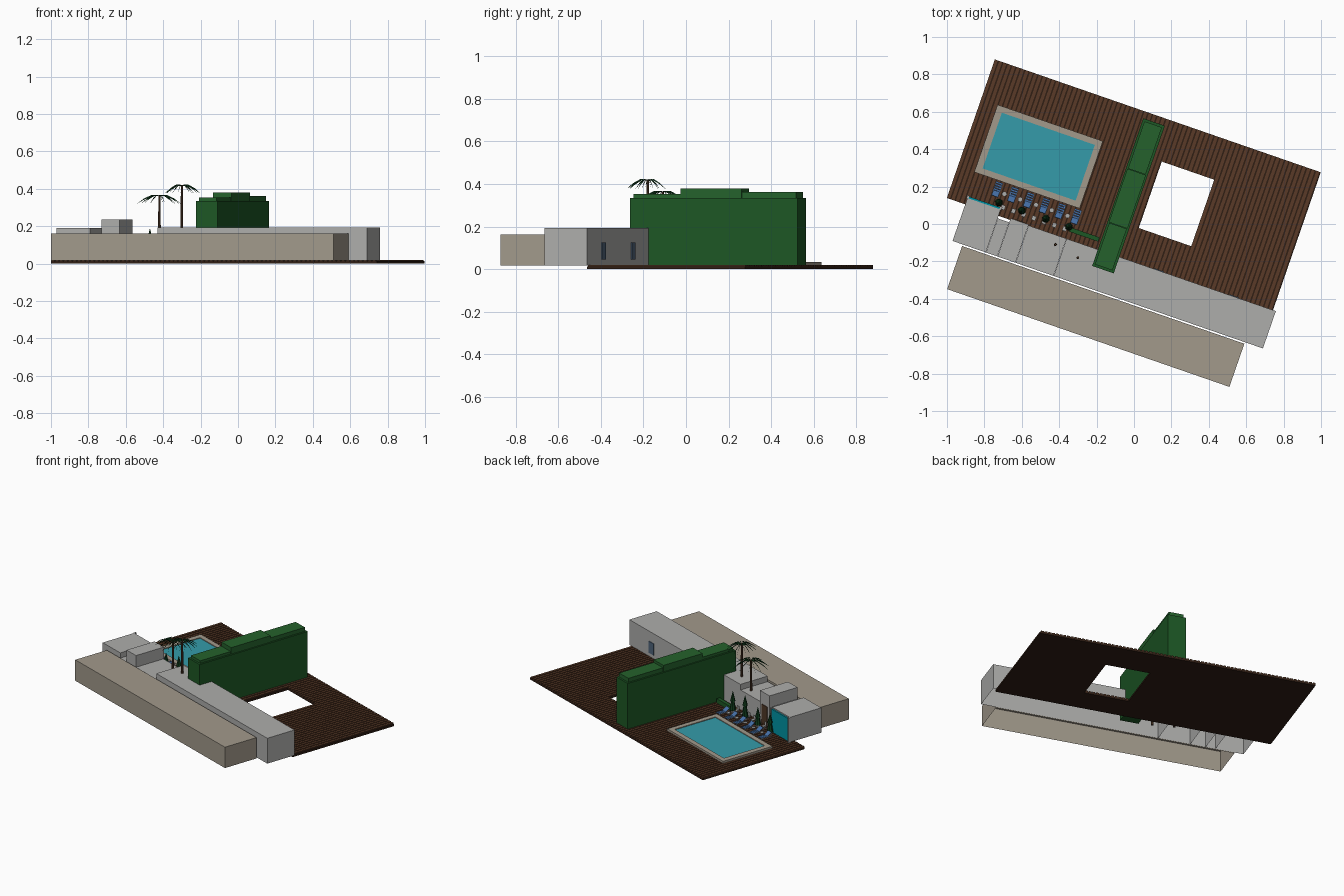
import bpy, bmesh, math, random
from mathutils import Matrix, Vector

if "Cube" in bpy.data.objects:
    bpy.data.objects.remove(bpy.data.objects["Cube"])

random.seed(3)
TURN = Matrix.Rotation(math.radians(-19.1), 4, 'Z')   # whole site is turned on the plan


def mat(name, r, g, b):
    m = bpy.data.materials.new(name)
    m.diffuse_color = (r, g, b, 1)
    m.use_nodes = True
    m.node_tree.nodes["Principled BSDF"].inputs["Base Color"].default_value = m.diffuse_color
    return m


WOOD = mat("deck_wood", .10, .042, .02)
DARK = mat("dark_wood", .03, .013, .007)
BEIGE = mat("beige", .36, .32, .26)
GREY = mat("grey_wall", .42, .42, .41)
WATER = mat("water", .035, .33, .40)
GLASS = mat("teal_glass", .0, .30, .38)
LEAF = mat("hedge_green", .012, .095, .018)
LEAF2 = mat("hedge_top_green", .018, .12, .025)
PINE = mat("pine_green", .005, .045, .012)
BLUE = mat("lounger_blue", .06, .16, .38)
PANE = mat("window_blue", .08, .13, .2)
TRUNK = mat("trunk", .08, .04, .02)


def finish(name, bm, m):
    me = bpy.data.meshes.new(name)
    bm.transform(TURN)
    bm.to_mesh(me)
    bm.free()
    if m:
        me.materials.append(m)
    ob = bpy.data.objects.new(name, me)
    bpy.context.collection.objects.link(ob)
    return ob


def add_box(bm, u0, u1, v0, v1, z0, z1, open_bottom=False):
    c = Matrix.Translation(((u0 + u1) / 2, (v0 + v1) / 2, (z0 + z1) / 2))
    s = Matrix.Diagonal((u1 - u0, v1 - v0, z1 - z0, 1))
    vs = bmesh.ops.create_cube(bm, size=1, matrix=c @ s)['verts']
    if open_bottom:
        faces = {f for v in vs for f in v.link_faces}
        low = min(faces, key=lambda f: f.calc_center_median().z)
        bmesh.ops.delete(bm, geom=[low], context='FACES_ONLY')


def add_cone(bm, u, v, z0, z1, r0, r1, n=8):
    bmesh.ops.create_cone(bm, cap_ends=True, segments=n, radius1=r0, radius2=r1,
                          depth=z1 - z0, matrix=Matrix.Translation((u, v, (z0 + z1) / 2)))


def boxes(name, m, *items, open_bottom=False):
    bm = bmesh.new()
    for b in items:
        add_box(bm, *b, open_bottom)
    return finish(name, bm, m)


# Deck base with a rectangular opening
U0, U1, V0, V1 = -.991, .853, -.196, .588
HU0, HU1, HV0, HV1 = .031, .328, -.012, .364
boxes("deck_base", DARK, (U0, HU0, V0, V1, 0, .013), (HU1, U1, V0, V1, 0, .013),
      (HU0, HU1, V0, HV0, 0, .013), (HU0, HU1, HV1, V1, 0, .013))

# Deck slats running front to back, split at the opening
slats = []
N = 74
pitch = (U1 - U0) / N
for i in range(N):
    a = U0 + i * pitch
    b = a + pitch * .68
    if b > HU0 and a < HU1:
        slats += [(a, b, V0, HV0, .013, .02), (a, b, HV1, V1, .013, .02)]
    else:
        slats.append((a, b, V0, V1, .013, .02))
boxes("deck_slats", WOOD, *slats)

# Buildings: shells open underneath
boxes("front_hall", BEIGE, (-.83, .767, -.656, -.412, .018, .162), open_bottom=True)
boxes("long_wing", GREY, (-.315, .869, -.403, -.192, .018, .193), open_bottom=True)
boxes("middle_room", GREY, (-.53, -.316, -.403, -.192, .018, .155), open_bottom=True)
boxes("tall_room", GREY, (-.633, -.531, -.403, -.187, .018, .235), open_bottom=True)
boxes("link_room", GREY, (-.698, -.634, -.403, -.21, .018, .155), open_bottom=True)
boxes("end_room", GREY, (-.887, -.699, -.403, -.16, .018, .19), open_bottom=True)

# Glazing and door
boxes("end_glass_wall", GLASS, (-.882, -.704, -.161, -.15, .025, .182))
boxes("glass_frame", GREY, (-.892, -.88, -.162, -.145, .02, .19),
      (-.706, -.694, -.162, -.145, .02, .19))
boxes("wing_windows", PANE, (.18, .235, -.193, -.188, .045, .125),
      (.605, .66, -.193, -.188, .045, .125))
boxes("wood_door", TRUNK, (-.61, -.555, -.188, -.183, .02, .15))

# Pool
PU0, PU1, PV0, PV1 = -.898, -.302, -.017, .364
WU0, WU1, WV0, WV1 = -.862, -.336, .016, .331
boxes("pool_rim", BEIGE, (PU0, WU0, PV0, PV1, .018, .034), (WU1, PU1, PV0, PV1, .018, .034),
      (WU0, WU1, PV0, WV0, .018, .034), (WU0, WU1, WV1, PV1, .018, .034))
boxes("pool_water", WATER, (WU0, WU1, WV0, WV1, .018, .029))

# Tall hedge with stepped clipped tops
boxes("tall_hedge", LEAF, (-.138, -.016, -.285, .55, .02, .335))
boxes("tall_hedge_tops", LEAF2, (-.127, -.028, -.272, -.037, .33, .353),
      (-.13, -.025, -.035, .268, .33, .38), (-.127, -.028, .27, .537, .33, .363))
boxes("low_hedge", LEAF, (-.315, -.15, -.152, -.128, .02, .05))

# Sun loungers: frame, blue slatted bed, raised back
frame, bed, tables = [], [], bmesh.new()
back = bmesh.new()
for i in range(6):
    u = -.752 + i * .0892
    for du in (-.02, .016):
        frame.append((u + du, u + du + .004, -.105, -.022, .032, .036))
        for v in (-.1, -.03):
            frame.append((u + du, u + du + .004, v, v + .004, .02, .032))
    for k in range(4):
        v = -.073 + k * .0127
        bed.append((u - .018, u + .018, v, v + .0105, .034, .038))
    tilt = (Matrix.Translation((u, -.089, .047)) @ Matrix.Rotation(math.radians(-35), 4, 'X')
            @ Matrix.Diagonal((.036, .036, .004, 1)))
    bmesh.ops.create_cube(back, size=1, matrix=tilt)
    if i < 5:
        add_cone(tables, u + .045, -.075, .02, .04, .003, .003, 6)
        add_cone(tables, u + .045, -.075, .04, .044, .013, .013, 12)
boxes("lounger_frames", GREY, *frame)
boxes("lounger_beds", BLUE, *bed)
finish("lounger_backs", back, BLUE)
finish("side_tables", tables, GREY)

# Terrace chairs along the rooms
chairs = []
for i in range(7):
    u = -.69 + i * .058
    chairs += [(u - .011, u + .011, -.155, -.133, .036, .04),
               (u - .011, u + .011, -.158, -.155, .036, .065)]
    chairs += [(u + a, u + a + .003, b, b + .003, .02, .036)
               for a in (-.011, .008) for b in (-.155, -.136)]
boxes("terrace_chairs", GREY, *chairs)

# Slender conifers in pots
pots, pines = bmesh.new(), bmesh.new()
for u, h in ((-.72, .17), (-.59, .16), (-.454, .19), (-.323, .17)):
    add_cone(pots, u, -.128, .02, .042, .011, .014)
    add_cone(pines, u, -.128, .04, .09 + (h - .16), .021, .010)
    add_cone(pines, u, -.128, .09 + (h - .16), h, .017, 0)
finish("conifer_pots", pots, GREY)
finish("conifers", pines, PINE)

# Palms: tapered trunk and drooping upright blades
inv = TURN.inverted()
for idx, (x, y, h, r) in enumerate(((-.42, -.11, .365, .115), (-.30, -.18, .42, .095))):
    p = inv @ Vector((x, y, 0))
    bm = bmesh.new()
    add_cone(bm, p.x, p.y, .02, h, .009, .006)
    finish(f"palm_trunk_{idx + 1}", bm, TRUNK)
    bm = bmesh.new()
    for k in range(14):
        ang = k * math.tau / 14 + random.uniform(-.12, .12)
        length = r * random.uniform(.85, 1.05)
        rows = []
        for t, dz, w in ((0, 0, .003), (.35, .003, .007), (.7, -.016, .006), (1, -.042, .001)):
            c = Vector((p.x + math.cos(ang) * length * t, p.y + math.sin(ang) * length * t, h + dz))
            rows.append((bm.verts.new(c), bm.verts.new(c - Vector((0, 0, w)))))
        for (a, b), (c, d) in zip(rows, rows[1:]):
            bm.faces.new((a, b, d, c))
    finish(f"palm_fronds_{idx + 1}", bm, PINE)
